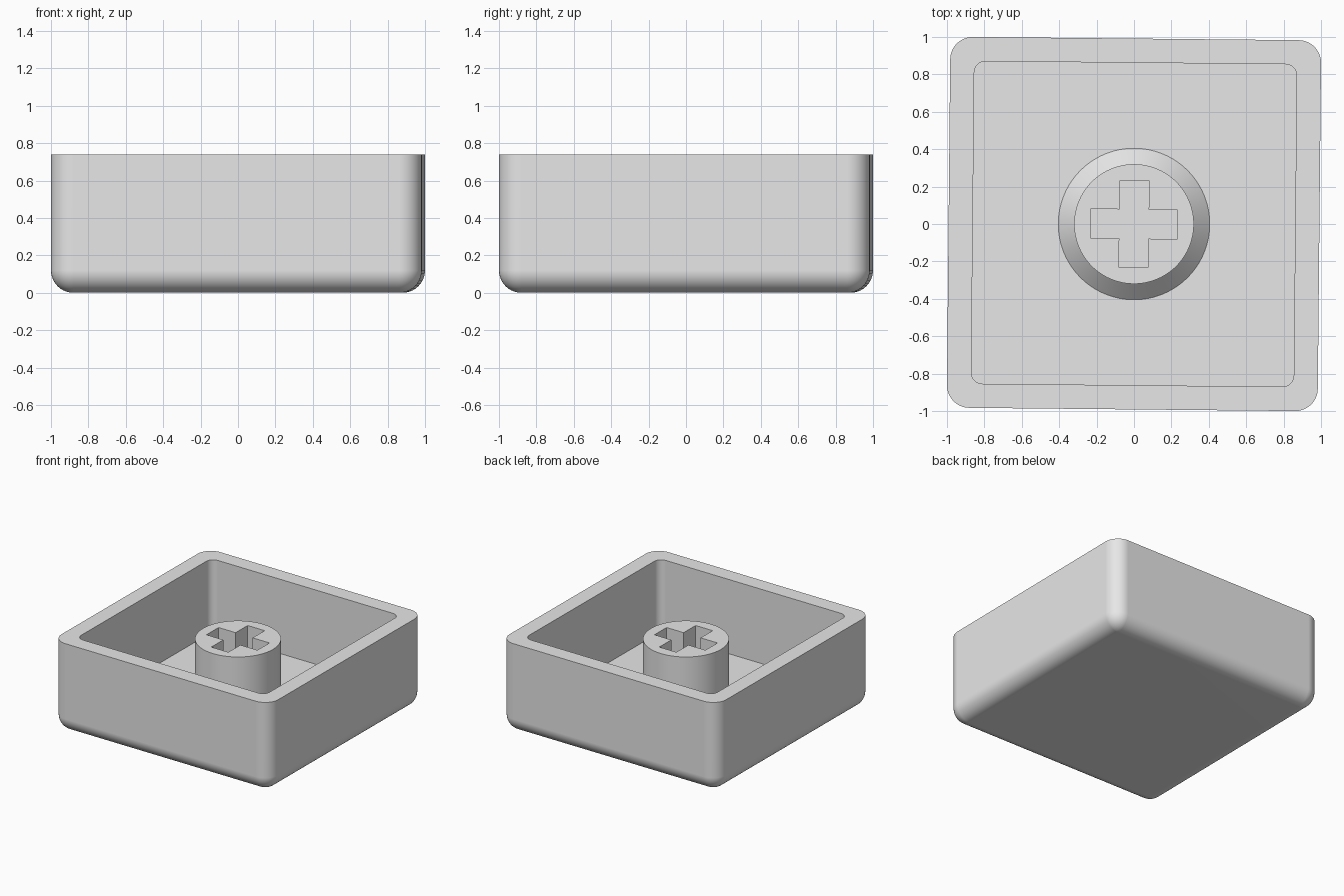
import bpy, bmesh, math

if "Cube" in bpy.data.objects:
    bpy.data.objects.remove(bpy.data.objects["Cube"])

TURN = math.radians(-0.56)      # the whole cap sits very slightly turned
HALF, TOP, ROUND = 0.9914, 0.74, 0.12
INNER, FLOOR = 0.862, 0.13
STEM_R, STEM_TOP, FLARE = 0.32, 0.64, 0.085

grey = bpy.data.materials.new("light_grey")
grey.diffuse_color = (0.8, 0.8, 0.8, 1)
grey.use_nodes = True
grey.node_tree.nodes["Principled BSDF"].inputs["Base Color"].default_value = grey.diffuse_color


def rounded_square(half, radius, z, seg=10):
    """Closed counter-clockwise loop of points with rounded corners."""
    pts = []
    for k, (sx, sy) in enumerate([(1, 1), (-1, 1), (-1, -1), (1, -1)]):
        for i in range(seg + 1):
            a = math.pi / 2 * (k + i / seg)
            pts.append((sx * (half - radius) + radius * math.cos(a),
                        sy * (half - radius) + radius * math.sin(a), z))
    return pts


def circle(radius, z, n=96):
    return [(radius * math.cos(2 * math.pi * i / n),
             radius * math.sin(2 * math.pi * i / n), z) for i in range(n)]


def add_ring(bm, pts):
    return [bm.verts.new(p) for p in pts]


def bridge(bm, a, b):
    n = len(a)
    for i in range(n):
        j = (i + 1) % n
        bm.faces.new((a[i], a[j], b[j], b[i]))


def finish(bm, name):
    bmesh.ops.remove_doubles(bm, verts=bm.verts, dist=1e-5)
    mesh = bpy.data.meshes.new(name)
    bm.to_mesh(mesh)
    bm.free()
    obj = bpy.data.objects.new(name, mesh)
    bpy.context.collection.objects.link(obj)
    mesh.materials.append(grey)
    obj.rotation_euler.z = TURN
    bpy.ops.object.select_all(action='DESELECT')
    obj.select_set(True)
    bpy.context.view_layer.objects.active = obj
    bpy.ops.object.shade_smooth_by_angle(angle=math.radians(30))
    # keep the large flats even beside the rounded edges
    mod = obj.modifiers.new("even_flats", 'WEIGHTED_NORMAL')
    mod.keep_sharp = True
    return obj


# Cap shell: rounded underside, outer wall, rim, inner wall, floor
bm = bmesh.new()
rings = []
for i in range(11):
    a = math.pi / 2 * i / 10
    inset = ROUND * (1 - math.sin(a))
    rings.append(add_ring(bm, rounded_square(
        HALF - inset, ROUND - inset, ROUND * (1 - math.cos(a)))))
rings.append(add_ring(bm, rounded_square(HALF, ROUND, TOP)))
rings.append(add_ring(bm, rounded_square(INNER, 0.06, TOP)))
rings.append(add_ring(bm, rounded_square(INNER, 0.06, FLOOR)))
for a, b in zip(rings, rings[1:]):
    bridge(bm, a, b)
bm.faces.new(rings[-1])
bm.faces.new(rings[0][::-1])
finish(bm, "cap_shell")

# Stem: flared foot, round post, cross-shaped socket
bm = bmesh.new()
foot = add_ring(bm, circle(STEM_R + FLARE, FLOOR))
neck = add_ring(bm, circle(STEM_R, FLOOR + FLARE))
lip = add_ring(bm, circle(STEM_R, STEM_TOP))
bridge(bm, foot, neck)
bridge(bm, neck, lip)
w, l = 0.078, 0.233
outline = []
for k in range(4):
    c, s = round(math.cos(k * math.pi / 2)), round(math.sin(k * math.pi / 2))
    for x, y in ((l, -w), (l, w), (w, w)):
        outline.append((c * x - s * y, s * x + c * y))
upper = add_ring(bm, [(x, y, STEM_TOP) for x, y in outline])
lower = add_ring(bm, [(x, y, FLOOR) for x, y in outline])
bridge(bm, upper, lower)
edges = [bm.edges.get((r[i], r[(i + 1) % len(r)]))
         for r in (lip, upper) for i in range(len(r))]
bmesh.ops.triangle_fill(bm, edges=edges, use_beauty=True, normal=(0, 0, 1))
for f in bm.faces:      # top ring faces up
    f.normal_update()
    if all(abs(v.co.z - STEM_TOP) < 1e-5 for v in f.verts) and f.normal.z < 0:
        f.normal_flip()
finish(bm, "stem")
